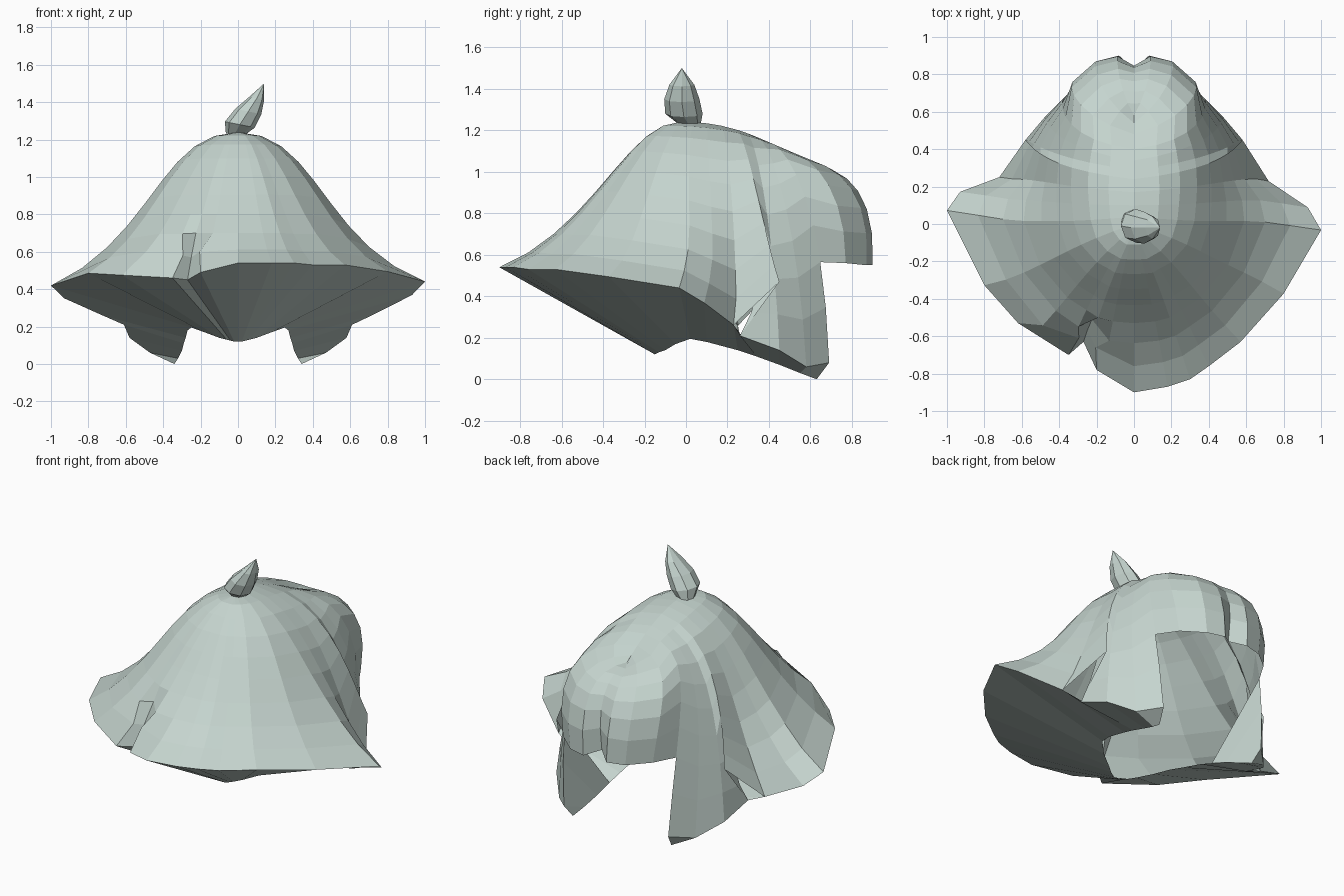
import bpy, bmesh, math
from mathutils import Vector

if "Cube" in bpy.data.objects:
    bpy.data.objects.remove(bpy.data.objects["Cube"], do_unlink=True)

mat = bpy.data.materials.new("pale_sage_grey")
mat.use_nodes = True
colour = (0.56, 0.66, 0.62, 1)
mat.diffuse_color = colour
mat.node_tree.nodes["Principled BSDF"].inputs["Base Color"].default_value = colour

ROWS = 9
LOBE_ROWS = 7


def ridge(y):
    """Height of the crown along the centre line."""
    return 1.24 - 0.62 * max(0, y) ** 2


def column(start, shoulder, waist, hem, rows=ROWS):
    """Bezier strip of points from the crown ridge down to the hem."""
    a = Vector((0, start, ridge(start)))
    b = Vector((*shoulder, a.z))
    c, d = Vector(waist), Vector(hem)
    pts = []
    for i in range(rows + 1):
        t = i / rows
        s = 1 - t
        pts.append(a * s**3 + b * 3 * s * s * t + c * 3 * s * t * t + d * t**3)
    return pts


def skew(p):
    """Slight lopsidedness of the wide brim."""
    if abs(p.x) < 0.65:
        return p
    k = (abs(p.x) - 0.65) * math.copysign(1, p.x)
    return Vector((p.x, p.y - 0.15 * k, p.z + 0.03 * k))


def finish(name, bm, up=0):
    """Orient the surface (up or down) and make it a flat shaded object."""
    bmesh.ops.remove_doubles(bm, verts=bm.verts[:], dist=0.0005)
    bmesh.ops.dissolve_degenerate(bm, edges=bm.edges[:], dist=0.0001)
    bmesh.ops.recalc_face_normals(bm, faces=bm.faces[:])
    bm.normal_update()
    if up * sum(f.normal.z * f.calc_area() for f in bm.faces) < 0:
        bmesh.ops.reverse_faces(bm, faces=bm.faces[:])
    mesh = bpy.data.meshes.new(name)
    bm.to_mesh(mesh)
    bm.free()
    mesh.materials.append(mat)
    ob = bpy.data.objects.new(name, mesh)
    bpy.context.collection.objects.link(ob)
    return ob


def mirrored_loft(strips):
    """Join neighbouring strips with quads on both sides of the centre."""
    bm = bmesh.new()
    for side in (1, -1):
        grid = [[bm.verts.new(skew(Vector((p.x * side, p.y, p.z)))) for p in s] for s in strips]
        for s, t in zip(grid, grid[1:]):
            for i in range(len(s) - 1):
                bm.faces.new((s[i], s[i + 1], t[i + 1], t[i]))
    return bm


def fold_dart(bm):
    """Tuck the right front hem inwards: hood column, row and new place."""
    for col, row, place in (
        (1, -1, (-.2, -.78, .49)),
        (1, -2, (-.205, -.66, .6)),
        (2, -1, (-.27, -.63, .45)),
        (2, -2, (-.25, -.57, .57)),
        (2, -3, (-.225, -.51, .7)),
        (3, -1, (-.35, -.7, .46)),
        (3, -2, (-.295, -.61, .58)),
        (4, -1, (-.62, -.53, .475)),
    ):
        p = hood[col][row]
        home = skew(Vector((-p.x, p.y, p.z)))
        for v in bm.verts:
            if (v.co - home).length < 0.001:
                v.co = place


# Hood columns from front to rear flap: ridge start, shoulder, waist, hem
hood = [
    column(-.03, (0, -.28), (0, -.45, .72), (0, -.9, .54)),
    column(-.03, (.07, -.28), (.1, -.45, .72), (.18, -.87, .54)),
    column(-.03, (.12, -.28), (.17, -.43, .72), (.3, -.83, .54)),
    column(-.03, (.17, -.25), (.22, -.4, .72), (.4, -.76, .53)),
    column(-.02, (.25, -.22), (.3, -.35, .72), (.57, -.63, .53)),
    column(0, (.36, -.12), (.42, -.2, .7), (.8, -.35, .49)),
    column(.04, (.42, 0), (.45, .02, .66), (1, .02, .43)),
    column(.1, (.44, .1), (.46, .14, .62), (.93, .13, .36)),
    column(.17, (.45, .2), (.5, .25, .62), (.72, .24, .26)),
    column(.24, (.44, .29), (.52, .38, .68), (.58, .45, .47)),
    column(.29, (.42, .34), (.53, .43, .66), (.58, .45, .14)),
    column(.34, (.41, .4), (.49, .54, .78), (.47, .58, .06)),
    column(.4, (.4, .45), (.42, .66, .95), (.36, .69, .08)),
]
# The flap starts tucked under the fold of the brim lobe
tuck = Vector((.61, .26, .21))
fold = [p.lerp(tuck, max(0, i - 6) / 3) for i, p in enumerate(hood[9])]
hood.insert(10, fold)
bm = mirrored_loft(hood)
fold_dart(bm)
finish("hood", bm, 1)

# Rounded rear lobes with a notch between them, joined to the flap edge
rear = [
    hood[-1][:LOBE_ROWS + 1],
    column(.48, (.34, .58), (.37, .77, .95), (.31, .77, .56), LOBE_ROWS),
    column(.54, (.2, .68), (.24, .9, .95), (.19, .87, .55), LOBE_ROWS),
    column(.58, (.09, .73), (.1, .92, .95), (.08, .9, .55), LOBE_ROWS),
    column(.58, (0, .73), (0, .9, .95), (0, .83, .58), LOBE_ROWS),
]
finish("rear_lobes", mirrored_loft(rear), 1)

# Underside running from the hem in to the keel and the flap tips
keel = [Vector(k) for k in (
    (0, -.15, .12), (.02, -.15, .12), (.04, -.14, .125), (.06, -.13, .13),
    (.1, -.1, .14), (.18, -.05, .17), (.25, .02, .195), (.27, .1, .18),
    (.28, .25, .14), (.29, .34, .11), (.3, .45, .07), (.32, .55, .03), (.34, .63, 0),
)]
hems = [s[-1] for s in hood[:9] + hood[10:]]
bm = mirrored_loft([[h, k] for h, k in zip(hems, keel)])
fold_dart(bm)
finish("underside", bm, -1)

# Inner faces closing the flaps between the keel line and their rear edges
edge = hood[-1][LOBE_ROWS:] + [hood[-1][-1]]
inner = [[k, e] for k, e in zip(keel[-4:], edge)]
finish("flap_lining", mirrored_loft(inner))

# Leaning bud on the crown: centre and radii of each ring, closed by a tip
rings = [
    (-.02, .02, 1.225, .045, .05),
    (.01, -.01, 1.28, .08, .09),
    (.055, -.02, 1.35, .07, .085),
    (.1, -.02, 1.42, .04, .06),
]
bm = bmesh.new()
SIDES = 8
loops = []
for cx, cy, cz, rx, ry in rings:
    loop = []
    for i in range(SIDES):
        a = math.tau * i / SIDES
        # rings tilt with the lean of the bud
        loop.append(bm.verts.new((cx + rx * math.cos(a), cy + ry * math.sin(a),
                                  cz - 0.2 * rx * math.cos(a))))
    loops.append(loop)
tip = bm.verts.new((.14, -.02, 1.5))
bm.faces.new(loops[0])
for i in range(SIDES):
    j = (i + 1) % SIDES
    for lo, hi in zip(loops, loops[1:]):
        bm.faces.new((lo[i], lo[j], hi[j], hi[i]))
    bm.faces.new((loops[-1][i], loops[-1][j], tip))
finish("crown_bud", bm)
